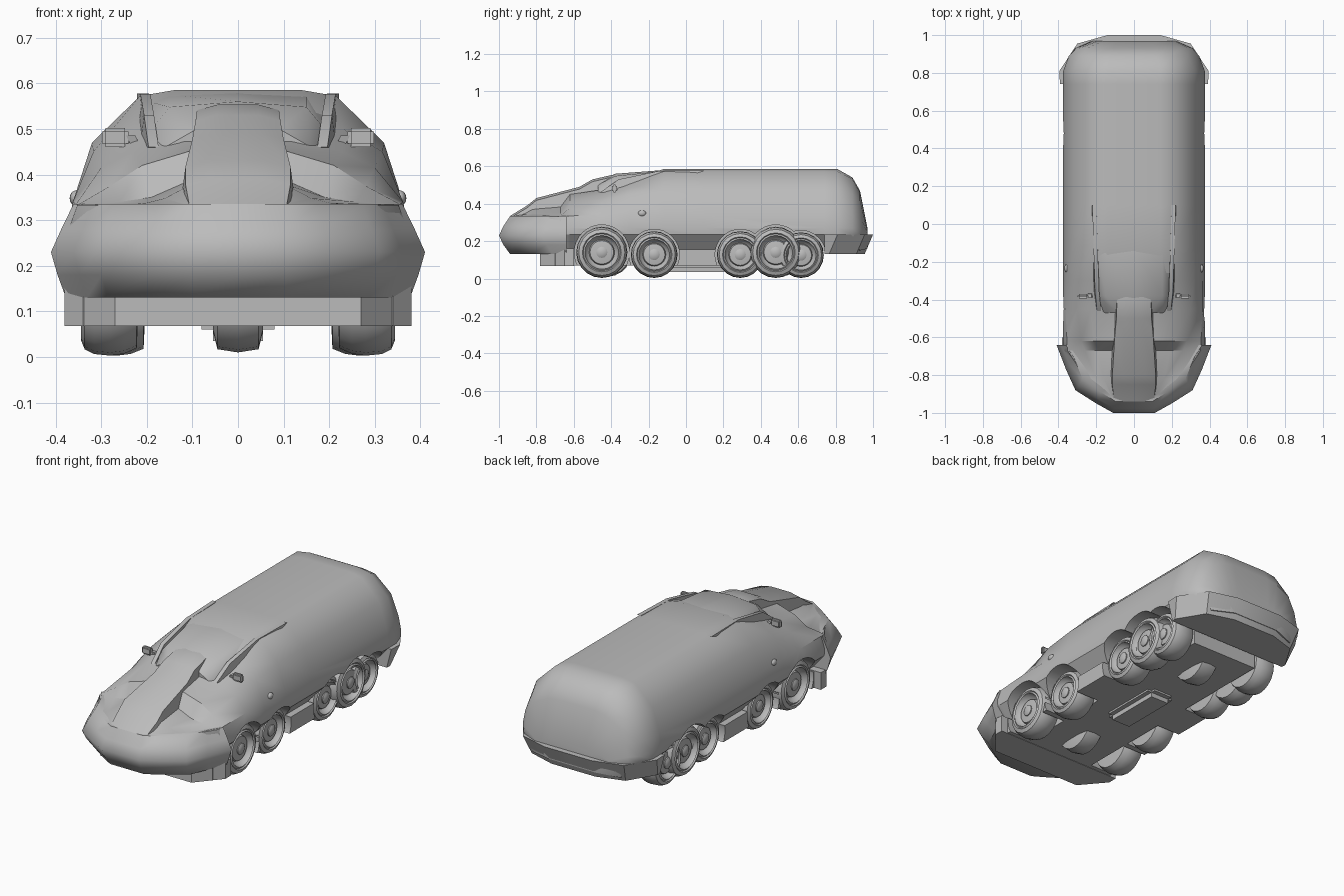
import bpy, bmesh, math
from mathutils import Vector, Matrix

cube = bpy.data.objects.get("Cube")
if cube:
    bpy.data.objects.remove(cube, do_unlink=True)

grey = bpy.data.materials.new("plain grey")
grey.use_nodes = True
grey.diffuse_color = (0.5, 0.5, 0.5, 1)
grey.node_tree.nodes["Principled BSDF"].inputs["Base Color"].default_value = (0.5, 0.5, 0.5, 1)


def smooth(obj, angle):
    bpy.ops.object.select_all(action='DESELECT')
    obj.select_set(True)
    bpy.context.view_layer.objects.active = obj
    bpy.ops.object.shade_smooth_by_angle(angle=math.radians(angle))


def finish(name, bm, angle=35):
    bmesh.ops.recalc_face_normals(bm, faces=bm.faces)
    mesh = bpy.data.meshes.new(name)
    bm.to_mesh(mesh)
    bm.free()
    obj = bpy.data.objects.new(name, mesh)
    bpy.context.collection.objects.link(obj)
    mesh.materials.append(grey)
    smooth(obj, angle)
    return obj


def skin(name, rings, angle=35):
    """Bridge matching closed rings and cap both ends."""
    bm = bmesh.new()
    loops = [[bm.verts.new(p) for p in ring] for ring in rings]
    n = len(loops[0])
    for a, b in zip(loops, loops[1:]):
        for i in range(n):
            j = (i + 1) % n
            bm.faces.new((a[i], a[j], b[j], b[i]))
    bm.faces.new(loops[0])
    bm.faces.new(loops[-1])
    return finish(name, bm, angle)


def mirrored(half):
    return half + [(-x, v) for x, v in reversed(half) if x > 0]


def loft(name, stations, angle=35):
    """Stations are (y, half section in x and z)."""
    return skin(name, [[(x, y, z) for x, z in mirrored(h)] for y, h in stations], angle)


def slab(name, plan, levels, angle=35):
    """Half plan in x and y, repeated at levels (x scale, y shift, z) up to its inner end."""
    end = plan[-1][1]
    limit = min if end > plan[0][1] else max
    return skin(name, [[(x * s, limit(y + d, end), z) for x, y in mirrored(plan)]
                       for s, d, z in levels], angle)


def box(name, lo, hi, bevel=0.0):
    bm = bmesh.new()
    lo, hi = Vector(lo), Vector(hi)
    bmesh.ops.create_cube(bm, size=1, matrix=Matrix.Translation((lo + hi) / 2)
                          @ Matrix.Diagonal((*(hi - lo), 1)))
    if bevel:
        bmesh.ops.bevel(bm, geom=bm.edges[:], offset=bevel, segments=2, affect='EDGES')
    return finish(name, bm)


def ball(name, centre, size):
    bm = bmesh.new()
    bmesh.ops.create_uvsphere(bm, u_segments=16, v_segments=10, radius=1,
                              matrix=Matrix.Translation(centre) @ Matrix.Diagonal((*size, 1)))
    return finish(name, bm, 60)


def lathe(name, profile, centre, side=1, steps=20):
    """Turn (x, radius) points about an axle along x."""
    cx, cy, cz = centre
    rings = []
    for x, r in profile:
        rings.append([(cx + side * x, cy + r * math.cos(t * math.tau / steps),
                       cz + r * math.sin(t * math.tau / steps)) for t in range(steps)])
    return skin(name, rings, 40)


def plate(name, side, outline, thick):
    """Upright plate from (x, y, z) points."""
    return skin(name, [[(side * (x + d), y, z) for x, y, z in outline] for d in (-thick, thick)])


# Main shell, from rear to nose, with raised wings beside the hood
low = [(0.30, 0.15), (0.372, 0.235), (0.375, 0.27), (0.362, 0.34)]
main = low + [(0.32, 0.47), (0.215, 0.572), (0.14, 0.585), (0, 0.585)]
body = loft("body_shell", [
    (0.97, [(0.14, 0.16), (0.22, 0.235), (0.21, 0.24), (0.19, 0.25), (0.16, 0.26),
            (0.12, 0.27), (0.08, 0.27), (0, 0.27)]),
    (0.93, [(0.26, 0.15), (0.31, 0.235), (0.305, 0.27), (0.29, 0.34), (0.25, 0.42),
            (0.17, 0.46), (0.11, 0.47), (0, 0.47)]),
    (0.89, [(0.28, 0.15), (0.345, 0.235), (0.345, 0.27), (0.33, 0.34), (0.285, 0.45),
            (0.19, 0.53), (0.12, 0.54), (0, 0.54)]),
    (0.81, main), (0.74, main), (0.10, main), (-0.12, main),
    (-0.30, low + [(0.317, 0.45), (0.23, 0.50), (0.14, 0.53), (0, 0.53)]),
    (-0.45, low + [(0.30, 0.415), (0.23, 0.45), (0.12, 0.475), (0, 0.48)]),
    (-0.62, low[:3] + [(0.355, 0.335), (0.28, 0.375), (0.21, 0.42), (0.11, 0.45), (0, 0.45)]),
    (-0.67, low[:3] + [(0.352, 0.333), (0.26, 0.34), (0.19, 0.35), (0.11, 0.385), (0, 0.40)]),
    (-0.82, [(0.24, 0.15), (0.26, 0.235), (0.26, 0.27), (0.255, 0.332), (0.20, 0.338),
             (0.16, 0.348), (0.10, 0.38), (0, 0.39)]),
    (-0.92, [(0.10, 0.15), (0.13, 0.235), (0.13, 0.27), (0.13, 0.331), (0.12, 0.333),
             (0.11, 0.334), (0.08, 0.335), (0, 0.335)]),
], 45)

# Raised hood spine and canopy
loft("hood_spine", [(y, [(w + 0.012, z - 0.1), (w, z - 0.012), (w * 0.5, z), (0, z)])
                    for y, w, z in [(-0.94, 0.105, 0.335), (-0.85, 0.115, 0.39),
                                    (-0.80, 0.115, 0.43), (-0.57, 0.10, 0.49),
                                    (-0.50, 0.093, 0.53), (-0.40, 0.09, 0.553),
                                    (-0.30, 0.09, 0.555)]], 40)
loft("canopy", [
    (-0.47, [(0.18, 0.43), (0.16, 0.46), (0.09, 0.50), (0, 0.51)]),
    (-0.38, [(0.20, 0.44), (0.19, 0.50), (0.15, 0.548), (0, 0.56)]),
    (-0.12, [(0.21, 0.48), (0.195, 0.56), (0.15, 0.575), (0, 0.58)]),
    (0.00, [(0.21, 0.48), (0.19, 0.555), (0.15, 0.57), (0, 0.575)])])

# Bumpers
slab("front_bumper", [(0, -1.0), (0.11, -1.0), (0.20, -0.95), (0.31, -0.88), (0.36, -0.77),
                      (0.41, -0.64)],
     [(0.92, 0.06, 0.13), (0.965, 0.024, 0.18), (1, 0, 0.23), (0.945, 0.024, 0.28),
      (0.88, 0.06, 0.335)], 55)
slab("rear_bumper", [(0, 1.0), (0.14, 1.0), (0.30, 0.955), (0.395, 0.81), (0.392, 0.74)],
     [(0.93, -0.045, 0.13), (1, 0, 0.235)])

# Underbody
belly = box("belly_pan", (-0.34, -0.70, 0.07), (0.34, 0.72, 0.155))
slab("front_skirt", [(0, -0.78), (0.27, -0.78), (0.38, -0.65), (0.38, -0.60)],
     [(1, 0, 0.068), (1, 0, 0.16)])
box("belly_skid", (-0.08, -0.13, 0.035), (0.08, 0.23, 0.1), 0.025)
for y, label in ((-0.42, "front"), (0.50, "rear")):
    lathe(label + "_centre_wheel", [(-0.055, 0.08), (-0.045, 0.12), (0, 0.127),
                                    (0.045, 0.12), (0.055, 0.08)], (0, y, 0.137))

# Wheels with stepped rims, and the wells that hold them
wheels = [("front", -0.45, 0.137, 0.28), ("second", -0.17, 0.125, 0.265),
          ("third", 0.29, 0.125, 0.265), ("fourth", 0.48, 0.137, 0.28),
          ("fifth", 0.615, 0.122, 0.27)]
tyre = [(-0.06, 0.55), (-0.058, 0.88), (-0.03, 0.97), (0, 1), (0.035, 0.975), (0.056, 0.9),
        (0.064, 0.76), (0.058, 0.72), (0.064, 0.66), (0.04, 0.6), (0.03, 0.5), (0.045, 0.46),
        (0.05, 0.2)]
cutters = []
for side, hand in ((1, "left"), (-1, "right")):
    for label, y, r, x in wheels:
        lathe(f"{hand}_{label}_wheel", [(a, b * r) for a, b in tyre], (side * x, y, r + 0.003), side)
        lathe(f"{hand}_{label}_hub", [(0, 0.03), (0.055, 0.03), (0.062, 0.018)],
              (side * x, y, r + 0.003), side, 12)
        well = lathe("wheel_well_cutter", [(0.2, r + 0.01), (0.5, r + 0.01)], (0, y, r + 0.003), side, 32)
        well.hide_render = True
        cutters.append(well)
for target in (body, belly):
    bpy.context.view_layer.objects.active = target
    for well in cutters:
        cut = target.modifiers.new("well", 'BOOLEAN')
        cut.operation, cut.solver, cut.object = 'DIFFERENCE', 'EXACT', well
        bpy.ops.object.modifier_apply(modifier=cut.name)
    smooth(target, 35)
for well in cutters:
    bpy.data.objects.remove(well, do_unlink=True)

# Paired details
fin = [(0.185, -0.46, 0.46), (0.195, -0.36, 0.53), (0.203, -0.14, 0.576), (0.21, 0.10, 0.578),
       (0.212, 0.02, 0.55), (0.212, -0.15, 0.52), (0.205, -0.35, 0.45)]
for side, hand in ((1, "left"), (-1, "right")):
    plate(hand + "_canopy_fin", side, fin, 0.011)
    ball(hand + "_side_lamp", (side * 0.355, -0.235, 0.348), (0.014, 0.022, 0.017))
    xs = sorted((side * 0.24, side * 0.298))
    box(hand + "_mirror", (xs[0], -0.395, 0.46), (xs[1], -0.37, 0.502), 0.008)
    plate(hand + "_mirror_arm", side, [(0.235, -0.39, 0.485), (0.235, -0.37, 0.485),
                                       (0.215, -0.36, 0.445), (0.215, -0.38, 0.445)], 0.01)
